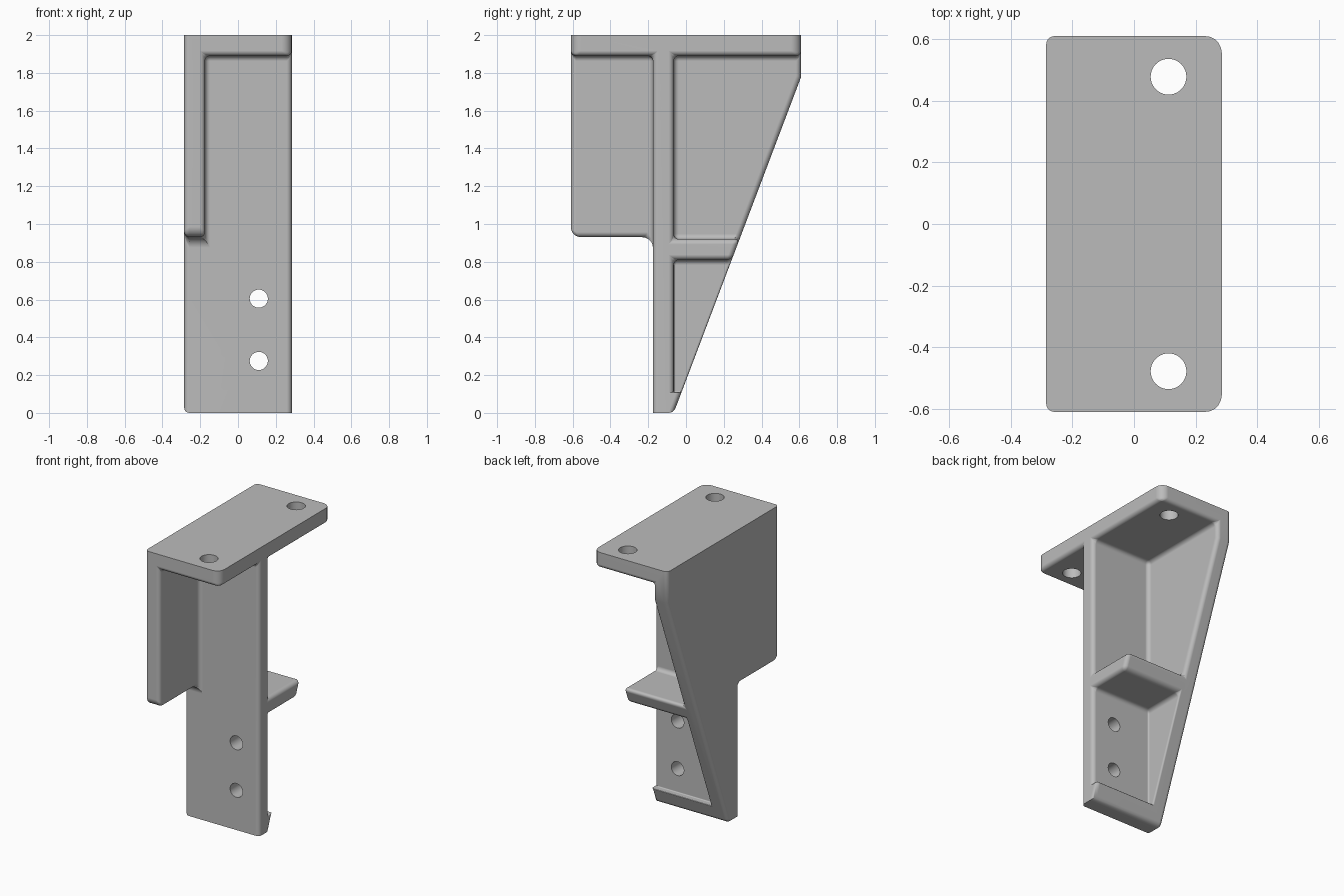
import bpy, bmesh, math
from mathutils import Matrix

cube = bpy.data.objects.get("Cube")
if cube:
    bpy.data.objects.remove(cube, do_unlink=True)

# One plain grey for the whole casting
grey = bpy.data.materials.new("plain grey")
grey.use_nodes = True
colour = (0.5, 0.5, 0.5, 1)
grey.diffuse_color = colour
grey.node_tree.nodes["Principled BSDF"].inputs["Base Color"].default_value = colour

# Key planes: side wall x, plate y, and the level of each rib
OUT, INNER, RIGHT = -0.285, -0.175, 0.285
END, FRONT, BACK = 0.61, -0.175, -0.065
LIP, SHELF_LOW, SHELF_HIGH, STEP, CORNER, CEIL, TOP = 0.11, 0.81, 0.92, 0.93, 1.78, 1.89, 2.0


def slope(z):
    """Point on the sloping back edge at height z."""
    return (BACK + (END - BACK) * z / CORNER, z)


# Side profile split into the full-width frame and three thin panels
frame = [(-END, TOP), (-END, CEIL), (FRONT, CEIL), (FRONT, STEP), (FRONT, 0),
         (BACK, 0), slope(LIP), (BACK, LIP), (BACK, SHELF_LOW), slope(SHELF_LOW),
         slope(SHELF_HIGH), (BACK, SHELF_HIGH), (BACK, CEIL), (END, CEIL), (END, TOP)]
front_panel = [(-END, CEIL), (-END, STEP), (FRONT, STEP), (FRONT, CEIL)]
upper_panel = [(BACK, SHELF_HIGH), slope(SHELF_HIGH), (END, CORNER), (END, CEIL), (BACK, CEIL)]
lower_panel = [(BACK, LIP), slope(LIP), slope(SHELF_LOW), (BACK, SHELF_LOW)]
panels = [front_panel, upper_panel, lower_panel]


def edges_of(poly):
    return list(zip(poly, poly[1:] + poly[:1]))


bm = bmesh.new()


def add_face(points):
    bm.faces.new([bm.verts.new(p) for p in points])


def cap(poly, x):
    add_face([(x, y, z) for y, z in poly])


def side(a, b, x0, x1):
    add_face([(x0, *a), (x0, *b), (x1, *b), (x1, *a)])


# Side wall spans every region, the frame carries on to the right
for poly in panels + [frame]:
    cap(poly, OUT)
    cap(poly, RIGHT if poly is frame else INNER)
all_edges = [e for poly in panels + [frame] for e in edges_of(poly)]
keys = [frozenset(e) for e in all_edges]
for edge, key in zip(all_edges, keys):
    if keys.count(key) == 1:
        side(*edge, OUT, INNER)
for edge in edges_of(frame):
    side(*edge, INNER, RIGHT)
bmesh.ops.remove_doubles(bm, verts=bm.verts[:], dist=0.0005)
bmesh.ops.recalc_face_normals(bm, faces=bm.faces[:])
bmesh.ops.dissolve_limit(bm, angle_limit=0.01, verts=bm.verts[:], edges=bm.edges[:])


def rounding(edge):
    """Share of the largest radius used on this edge."""
    def on(axis, value):
        return all(abs(v.co[axis] - value) < 0.002 for v in edge.verts)
    along_x = abs(edge.verts[0].co.x - edge.verts[1].co.x) > 0.01
    level = abs(edge.verts[0].co.z - edge.verts[1].co.z) < 0.002
    if edge.calc_face_angle(0) < math.radians(30) or on(2, TOP):
        return 0
    if on(2, 0) and (on(1, FRONT) or on(0, RIGHT)):
        return 0
    if on(0, RIGHT) and (on(1, END) or on(1, -END)):
        return 1
    if along_x and on(2, STEP):
        return 1
    if on(2, LIP):
        return 0.12
    low = all(v.co.z < SHELF_LOW + 0.01 and v.co.y > BACK - 0.01 for v in edge.verts)
    if on(0, INNER) and low and not level:
        return 0.2
    return 0.5


weight = bm.edges.layers.float.new("bevel_weight_edge")
for edge in bm.edges:
    edge[weight] = rounding(edge)
mesh = bpy.data.meshes.new("bracket")
bm.to_mesh(mesh)
bm.free()
mesh.materials.append(grey)
bracket = bpy.data.objects.new("bracket", mesh)
bpy.context.collection.objects.link(bracket)

# Bolt holes: two through the top plate, two through the upright
bm = bmesh.new()


def hole(radius, matrix):
    bmesh.ops.create_cone(bm, cap_ends=True, segments=40, radius1=radius,
                          radius2=radius, depth=0.3, matrix=matrix)


for y in (-0.478, 0.478):
    hole(0.058, Matrix.Translation((0.112, y, 1.95)))
for z in (0.275, 0.605):
    hole(0.048, Matrix.Translation((0.11, -0.12, z)) @ Matrix.Rotation(math.pi / 2, 4, "X"))
cutter_mesh = bpy.data.meshes.new("hole_cutter")
bm.to_mesh(cutter_mesh)
bm.free()
cutter_mesh.materials.append(grey)
cutter = bpy.data.objects.new("hole_cutter", cutter_mesh)
cutter.hide_render = True
bpy.context.collection.objects.link(cutter)

# Round the edges and fillets, then drill
bevel = bracket.modifiers.new("rounding", "BEVEL")
bevel.limit_method = "WEIGHT"
bevel.width = 0.055
bevel.segments = 5
bevel.use_clamp_overlap = False
drill = bracket.modifiers.new("drill", "BOOLEAN")
drill.operation = "DIFFERENCE"
drill.solver = "EXACT"
drill.object = cutter
bpy.context.view_layer.update()
graph = bpy.context.evaluated_depsgraph_get()
finished = bpy.data.meshes.new_from_object(bracket.evaluated_get(graph))
bracket.modifiers.clear()
bracket.data = finished
bpy.data.objects.remove(cutter, do_unlink=True)

# Smooth rounded edges, keep the broad faces flat
bpy.ops.object.select_all(action="DESELECT")
bracket.select_set(True)
bpy.context.view_layer.objects.active = bracket
bpy.ops.object.shade_smooth_by_angle(angle=math.radians(35))
normals = bracket.modifiers.new("flat faces", "WEIGHTED_NORMAL")
normals.keep_sharp = True
